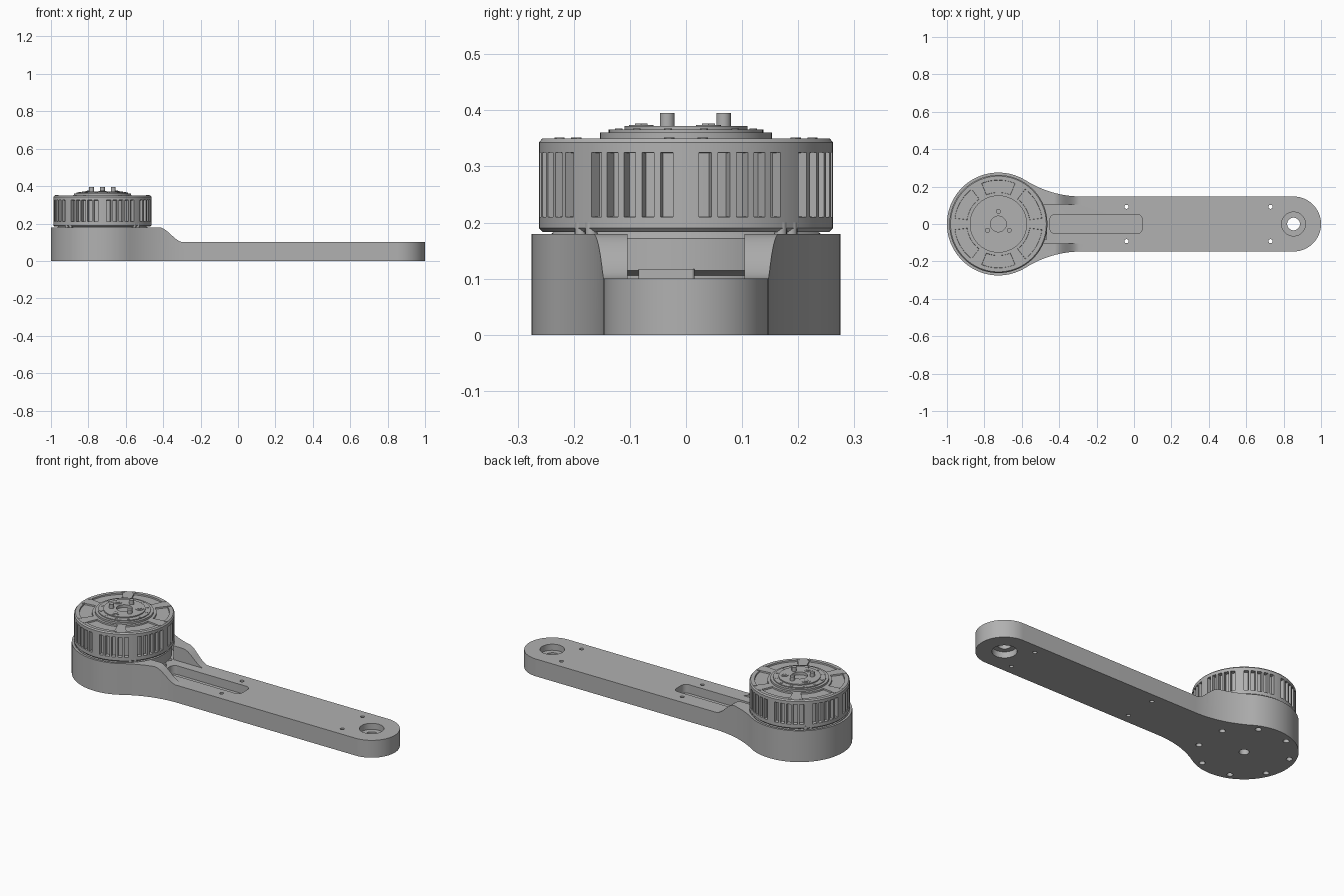
import bpy, bmesh
from math import sin, cos, pi, radians, atan2, hypot, sqrt
from mathutils import Matrix

if "Cube" in bpy.data.objects:
    bpy.data.objects.remove(bpy.data.objects["Cube"])

grey = bpy.data.materials.new("machined grey")
grey.use_nodes = True
COLOUR = (0.44, 0.44, 0.44, 1)
grey.diffuse_color = COLOUR
grey.node_tree.nodes["Principled BSDF"].inputs["Base Color"].default_value = COLOUR

HUB_X, HUB_R = -0.725, 0.275      # motor end
TIP_X, ARM_R = 0.853, 0.147       # rounded free end
ARM_Z, HUB_Z = 0.10, 0.18


def finish(bm, name):
    bmesh.ops.recalc_face_normals(bm, faces=bm.faces)
    mesh = bpy.data.meshes.new(name)
    bm.to_mesh(mesh)
    bm.free()
    mesh.materials.append(grey)
    ob = bpy.data.objects.new(name, mesh)
    bpy.context.collection.objects.link(ob)
    return ob


def smooth(ob):
    bpy.ops.object.select_all(action='DESELECT')
    ob.select_set(True)
    bpy.context.view_layer.objects.active = ob
    bpy.ops.object.shade_smooth_by_angle(angle=radians(30))


def arc(cx, cy, r, a0, a1, n):
    return [(cx + r * cos(radians(a0 + (a1 - a0) * i / n)),
             cy + r * sin(radians(a0 + (a1 - a0) * i / n))) for i in range(n + 1)]


def prism(name, pts, z0, z1):
    bm = bmesh.new()
    face = bm.faces.new([bm.verts.new((x, y, z0)) for x, y in pts])
    top = bmesh.ops.extrude_face_region(bm, geom=[face], use_keep_orig=True)["geom"]
    bmesh.ops.translate(bm, vec=(0, 0, z1 - z0),
                        verts=[v for v in top if isinstance(v, bmesh.types.BMVert)])
    return finish(bm, name)


def rod(name, x, y, r, z0, z1, n=24):
    return prism(name, arc(x, y, r, 0, 360, n)[:-1], z0, z1)


def rounded_box(name, x0, x1, y, r, z0, z1):
    pts = []
    for cx, cy, a in ((x1 - r, y - r, 0), (x0 + r, y - r, 90),
                      (x0 + r, r - y, 180), (x1 - r, r - y, 270)):
        pts += arc(cx, cy, r, a, a + 90, 8)
    return prism(name, pts, z0, z1)


def lathe(name, profile, steps, recesses=()):
    """Spin (radius, z) points about the motor axis, then sink faces chosen by rules."""
    bm = bmesh.new()
    rings = [[bm.verts.new((r * cos(2 * pi * i / steps), r * sin(2 * pi * i / steps), z))
              for i in range(steps)] for r, z in profile]
    for lo, hi in zip(rings, rings[1:]):
        for i in range(steps):
            j = (i + 1) % steps
            bm.faces.new((lo[i], lo[j], hi[j], hi[i]))
    bmesh.ops.remove_doubles(bm, verts=bm.verts, dist=1e-5)
    bmesh.ops.recalc_face_normals(bm, faces=bm.faces)
    for rule, depth in recesses:
        chosen = []
        for f in bm.faces:
            c = f.calc_center_median()
            step = int((atan2(c.y, c.x) % (2 * pi)) / (2 * pi) * steps)
            if rule(hypot(c.x, c.y), c.z, step):
                chosen.append(f)
        bmesh.ops.inset_region(bm, faces=chosen, thickness=0.001, depth=-depth,
                               use_boundary=True, use_even_offset=True)
    bmesh.ops.translate(bm, vec=(HUB_X, 0, 0), verts=bm.verts)
    ob = finish(bm, name)
    smooth(ob)
    return ob


def cut(ob, cutter):
    cutter.hide_render = True
    mod = ob.modifiers.new("cut", 'BOOLEAN')
    mod.operation, mod.solver, mod.object = 'DIFFERENCE', 'EXACT', cutter
    bpy.context.view_layer.objects.active = ob
    bpy.ops.object.modifier_apply(modifier=mod.name)
    bpy.data.objects.remove(cutter)


def polar(r, degrees):
    return HUB_X + r * cos(radians(degrees)), r * sin(radians(degrees))


# Arm body: round hub blended into a long bar by tangent fillets
blend_x = -0.28
dx = blend_x - HUB_X
blend_r = (dx ** 2 + ARM_R ** 2 - HUB_R ** 2) / (2 * (HUB_R - ARM_R))
touch = atan2(ARM_R + blend_r, dx) * 180 / pi
upper = arc(TIP_X, 0, ARM_R, 0, 90, 24)
upper += arc(blend_x, ARM_R + blend_r, blend_r, 270, 180 + touch, 16)
upper += arc(HUB_X, 0, HUB_R, touch, 180, 44)[1:]
outline = upper + [(x, -y) for x, y in upper[-2:0:-1]]
body = prism("arm_body", outline, 0, HUB_Z)

# Shoulder step down from hub to bar
step = []
for i in range(17):
    t = i / 16
    step.append((-0.425 + 0.135 * t, ARM_Z + 0.08 * (0.5 + 0.5 * cos(pi * t))))
step += [(1.2, ARM_Z), (1.2, 0.3), (-0.425, 0.3)]
step_cutter = prism("step_cutter", step, -0.4, 0.4)
step_cutter.data.transform(Matrix.Rotation(pi / 2, 4, 'X'))
cut(body, step_cutter)

# Motor pocket, cable channel and cable slot
cut(body, rod("pocket_cutter", HUB_X, 0, 0.262, ARM_Z, 0.3, 96))
cut(body, rounded_box("channel_cutter", -0.65, -0.25, 0.104, 0.01, ARM_Z, 0.3))
cut(body, rounded_box("slot_cutter", -0.45, 0.045, 0.052, 0.03, 0.05, 0.2))

# Stepped bore at the free end
cut(body, rod("bore_cutter", TIP_X, 0, 0.034, -0.1, 0.3, 40))
cut(body, rod("top_bore_cutter", TIP_X, 0, 0.064, 0.065, 0.3, 48))
cut(body, rod("bottom_bore_cutter", TIP_X, 0, 0.064, -0.1, 0.035, 48))

# Bolt holes through the bar and the hub floor
for x in (-0.04, 0.73):
    for y in (-0.092, 0.092):
        cut(body, rod("bar_hole_cutter", x, y, 0.011, -0.1, 0.3))
for k in range(8):
    cut(body, rod("hub_hole_cutter", *polar(0.239, 22.5 + 45 * k), 0.016, -0.1, 0.14))
cut(body, rod("centre_hole_cutter", HUB_X, 0, 0.026, -0.1, 0.14))
smooth(body)

# Fixed motor base inside the pocket
lathe("motor_base", [(0, 0.1), (0.2, 0.1), (0.2, 0.106), (0.235, 0.115), (0.25, 0.115),
                     (0.25, 0.172), (0.235, 0.184), (0, 0.184)], 96)
rounded_box("cable_plug", -0.5, -0.465, 0.05, 0.005, 0.1, 0.117).location.y = -0.035


# Motor bell with vent slots round the side and six sunken panels on top
def is_vent(r, z, i):
    k = i % 18
    return r > 0.255 and 0.22 < z < 0.315 and 2 <= k <= 15 and (k - 2) % 3 != 2


def is_panel(r, z, i):
    return 0.17 < r < 0.23 and z > 0.345 and 3 <= i % 24 < 21


lathe("motor_bell", [(0, 0.183), (0.255, 0.183), (0.262, 0.19), (0.262, 0.21),
                     (0.262, 0.325), (0.262, 0.343), (0.256, 0.35), (0.235, 0.35),
                     (0.168, 0.35), (0, 0.35)], 144,
      [(is_vent, 0.022), (is_panel, 0.008)])

# Tabs under the bell
for k in range(4):
    for side in (-3, 3):
        smooth(rod("bell_tab", *polar(0.252, 45 + 90 * k + side), 0.011, 0.178, 0.2, 16))

# Stepped output flange with a centre recess
lathe("output_flange", [(0, 0.345), (0.153, 0.345), (0.153, 0.361), (0.138, 0.361),
                        (0.138, 0.366), (0.11, 0.366), (0.11, 0.372), (0.042, 0.372),
                        (0.042, 0.356), (0, 0.356)], 72)

# Drive pins, hex bolts and small screws
for k in range(3):
    smooth(rod("drive_pin", *polar(0.067, 90 + 120 * k), 0.013, 0.37, 0.395))
    x, y = polar(0.08, 30 + 120 * k)
    smooth(rod("bolt_collar", x, y, 0.022, 0.37, 0.374))
    rod("hex_bolt", x, y, 0.013, 0.37, 0.377, 6)
for k in range(6):
    for side in (-7, 7):
        smooth(rod("rim_screw", *polar(0.245, 60 * k + side), 0.009, 0.348, 0.352, 16))
for k in range(12):
    smooth(rod("flange_screw", *polar(0.124, 15 + 30 * k), 0.007, 0.364, 0.368, 12))
